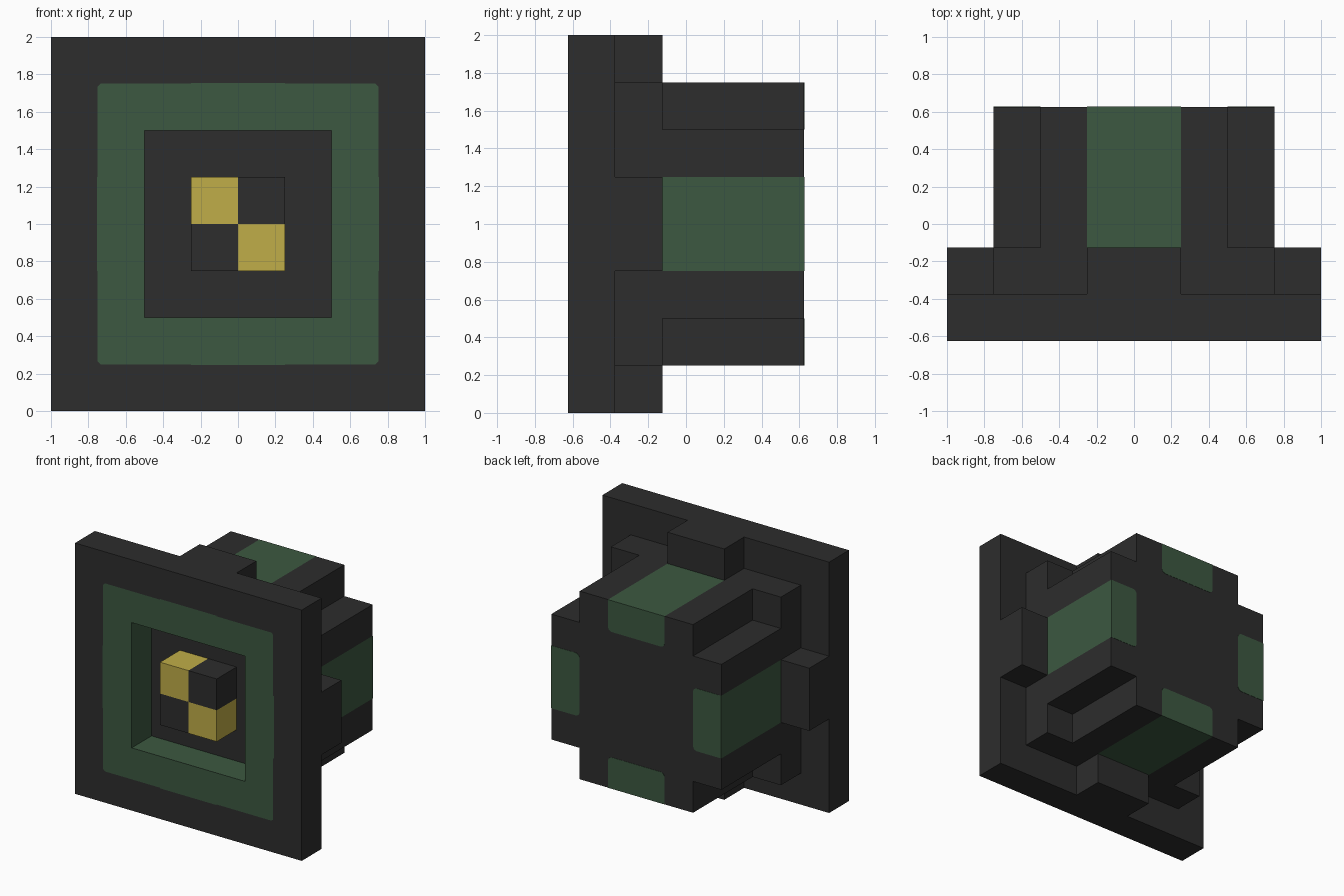
import bpy
import bmesh

cube = bpy.data.objects.get("Cube")
if cube:
    bpy.data.objects.remove(cube, do_unlink=True)


def material(name, rgb):
    mat = bpy.data.materials.new(name)
    mat.use_nodes = True
    mat.diffuse_color = (*rgb, 1)
    mat.node_tree.nodes["Principled BSDF"].inputs["Base Color"].default_value = (*rgb, 1)
    return mat


CHARCOAL = material("charcoal", (0.026, 0.026, 0.026))
GREEN = material("dark green", (0.045, 0.098, 0.052))
YELLOW = material("mustard yellow", (0.53, 0.42, 0.065))

FRONT, STEP, SHOULDER, BACK = -0.625, -0.375, -0.125, 0.625
CENTRE = 1.0
SKIN = 0.002


def finish(name, bm, *mats):
    mesh = bpy.data.meshes.new(name)
    bm.to_mesh(mesh)
    bm.free()
    for mat in mats:
        mesh.materials.append(mat)
    obj = bpy.data.objects.new(name, mesh)
    bpy.context.collection.objects.link(obj)
    return obj


def turn(points, times):
    """Rotate (x, z) points by quarter turns."""
    for _ in range(times):
        points = [(-z, x) for x, z in points]
    return points


def four_way(quarter):
    return [p for i in range(4) for p in turn(quarter, i)]


def add_loop(bm, points, y):
    return [bm.verts.new((x, y, z + CENTRE)) for x, z in points]


def prism(bm, points, y0, y1):
    face = bm.faces.new(add_loop(bm, points, y0))
    new = bmesh.ops.extrude_face_region(bm, geom=[face])["geom"]
    moved = [v for v in new if isinstance(v, bmesh.types.BMVert)]
    bmesh.ops.translate(bm, verts=moved, vec=(0, y1 - y0, 0))
    bmesh.ops.recalc_face_normals(bm, faces=bm.faces)


def square(r):
    return four_way([(r, r)])


# Front plate: a square frame whose inner walls are green
bm = bmesh.new()
loops = [add_loop(bm, square(r), y)
         for r, y in ((1, FRONT), (1, STEP), (0.5, STEP), (0.5, FRONT))]
for k in range(4):
    a, b = loops[k], loops[(k + 1) % 4]
    for i in range(4):
        j = (i + 1) % 4
        face = bm.faces.new((a[i], a[j], b[j], b[i]))
        face.material_index = 1 if k == 2 else 0
bmesh.ops.recalc_face_normals(bm, faces=bm.faces)
finish("front_plate", bm, CHARCOAL, GREEN)

# Green ring inlaid around the front recess
bm = bmesh.new()
outline = four_way([(0.755, -0.25), (0.755, 0.25), (0.75, 0.25),
                    (0.75, 0.735), (0.735, 0.75), (0.25, 0.75)])
edges = []
for points in (outline, square(0.5)):
    loop = add_loop(bm, points, FRONT - SKIN)
    edges += [bm.edges.new((v, loop[i - 1])) for i, v in enumerate(loop)]
bmesh.ops.triangle_fill(bm, edges=edges, use_beauty=True, normal=(0, -1, 0))
for face in bm.faces:
    face.normal_update()
    if face.normal.y > 0:
        face.normal_flip()
finish("front_ring", bm, GREEN)

# Middle collar with four tabs reaching the plate edges
bm = bmesh.new()
prism(bm, four_way([(1, -0.25), (1, 0.25), (0.75, 0.25),
                    (0.75, 0.75), (0.25, 0.75)]), STEP, SHOULDER)
finish("collar", bm, CHARCOAL)

# Notched rear body with a green strip on each side
bm = bmesh.new()
prism(bm, four_way([(0.75, -0.25), (0.75, 0.25), (0.75, 0.5),
                    (0.5, 0.5), (0.5, 0.75)]), SHOULDER, BACK)
for face in bm.faces:
    c = face.calc_center_median()
    across = sorted((abs(c.x), abs(c.z - CENTRE)))
    if abs(face.normal.y) < 0.5 and across[0] < 0.01 and across[1] > 0.7:
        face.material_index = 1
finish("rear_body", bm, CHARCOAL, GREEN)

# Green patches where the strips wrap onto the back
patch = [(0.75, -0.25), (0.75, 0.25), (0.53, 0.25), (0.51, 0.24),
         (0.5, 0.22), (0.5, -0.22), (0.51, -0.24), (0.53, -0.25)]
for i, side in enumerate(("left", "top", "right", "bottom")):
    bm = bmesh.new()
    prism(bm, turn(patch, i), BACK - SKIN, BACK + SKIN)
    finish(f"back_patch_{side}", bm, GREEN)

# Chequered centre block made of four quarters
for i, name in enumerate(("upper_left", "upper_right", "lower_right", "lower_left")):
    bm = bmesh.new()
    prism(bm, turn([(0, 0), (0.25, 0), (0.25, 0.25), (0, 0.25)], i), FRONT, STEP)
    finish(f"centre_block_{name}", bm, YELLOW if i % 2 else CHARCOAL)
